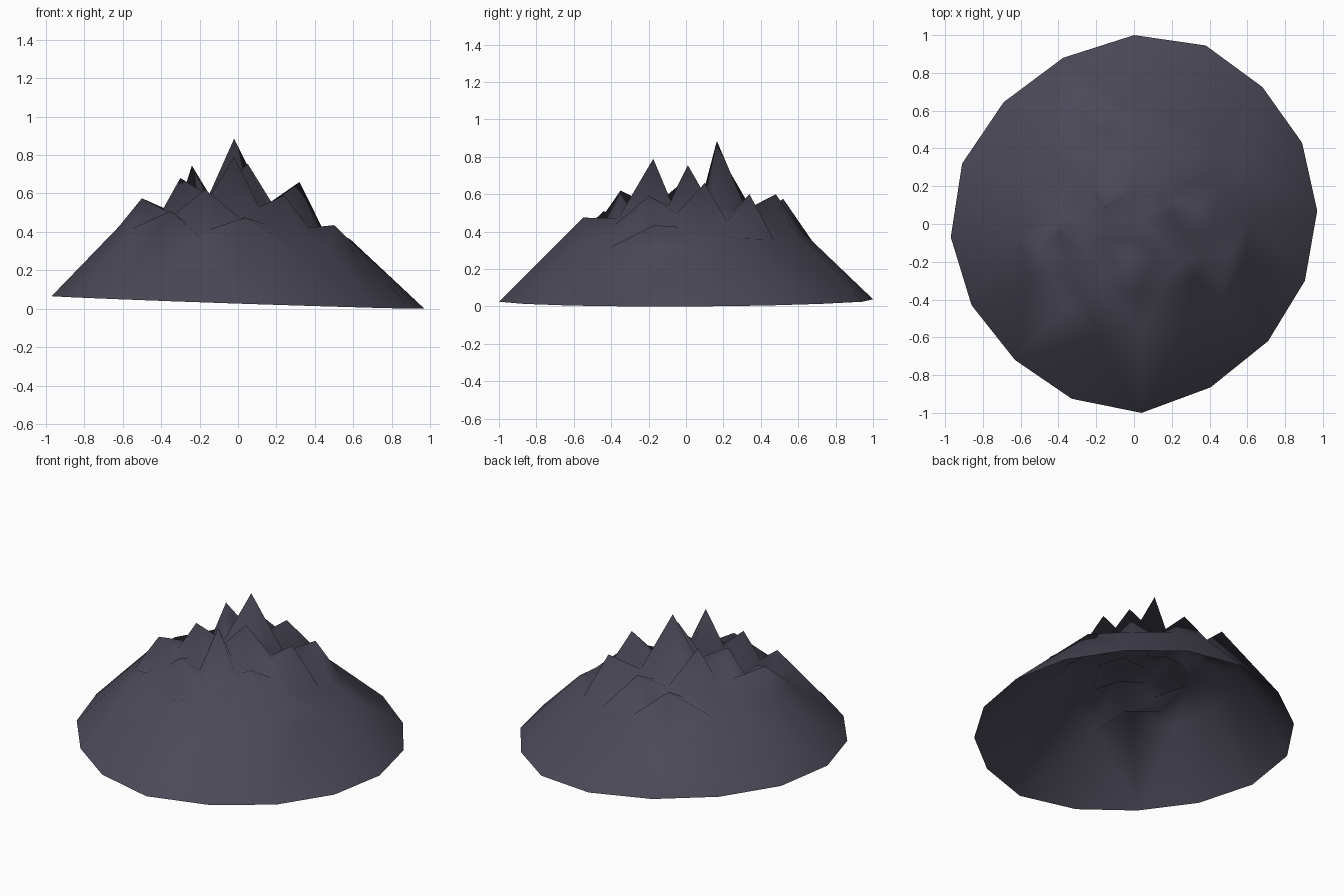
import bpy, math
from mathutils import Vector
from mathutils.geometry import delaunay_2d_cdt

if "Cube" in bpy.data.objects:
    bpy.data.objects.remove(bpy.data.objects["Cube"])

# Single dark rock colour
rock = bpy.data.materials.new("dark_slate_rock")
rock.diffuse_color = (0.070, 0.066, 0.096, 1)
rock.use_nodes = True
rock.node_tree.nodes["Principled BSDF"].inputs["Base Color"].default_value = rock.diffuse_color

# Summits: x, y, z
peaks = [
    (-.02, .165, .885), (-.02, -.175, .79), (.05, .01, .755), (-.24, .22, .745),
    (-.30, 0, .68), (.32, .10, .66), (-.17, -.35, .62), (.24, -.20, .59),
    (.015, .48, .60), (.32, .34, .60), (-.24, .52, .575), (-.50, -.10, .575),
    (-.35, -.44, .51), (.04, -.55, .475), (.50, -.17, .435), (.58, .27, .365),
]
# Corners of the 16-sided rim
rim = [(.97, .07), (.89, .43), (.68, .725), (.38, .945), (0, 1), (-.375, .88),
       (-.69, .645), (-.91, .32), (-.97, -.07), (-.86, -.43), (-.63, -.72),
       (-.33, -.925), (.04, -1), (.405, -.865), (.71, -.62), (.905, -.30)]
pts = [Vector(p) for p in peaks]


def far_enough(x, y, gap):
    return all(math.hypot(p.x - x, p.y - y) > gap for p in pts)


def valley_height(x, y):
    """Height of the rock between the summits, tilted down to +x and the front."""
    r = math.hypot(x, y)
    prof = [(0, .59), (.25, .54), (.45, .445), (.62, .375), (1, .03)]
    for (r0, z0), (r1, z1) in zip(prof, prof[1:]):
        if r <= r1:
            return z0 + (r - r0) / (r1 - r0) * (z1 - z0) - .09 * x + .04 * y


def add_valley(x, y, gap):
    if far_enough(x, y, gap):
        pts.append(Vector((x, y, valley_height(x, y))))


# Valleys halfway between neighbouring summits
pairs = []
for i, a in enumerate(peaks):
    for b in peaks[i + 1:]:
        d = math.hypot(a[0] - b[0], a[1] - b[1])
        if d < .42:
            pairs.append((d, (a[0] + b[0]) / 2, (a[1] + b[1]) / 2))
for d, x, y in sorted(pairs):
    add_valley(x, y, .08)

# Foot of the summits and the hollow inside the outer summits
for radius, gap in ((.62, .08), (.42, .09)):
    for i in range(16):
        a = math.radians(4 + 22.5 * i)
        add_valley(radius * math.cos(a), radius * math.sin(a), gap)

# Tilted rim
for x, y in rim:
    pts.append(Vector((x, y, .034 - .034 * x + .006 * (y - .2))))

# Triangulated open shell; the rim edges bound it
n = len(pts) - len(rim)
edges = [(n + i, n + (i + 1) % 16) for i in range(16)]
co, _, faces, orig, _, _ = delaunay_2d_cdt([p.xy for p in pts], edges, [], 1, 1e-5)
verts = [(c.x, c.y, pts[o[0]].z) for c, o in zip(co, orig)]
tris = []
for f in faces:
    a, b, c = (co[k] for k in f)
    ccw = (b - a).cross(c - a) > 0
    tris.append(list(f) if ccw else list(f)[::-1])

mesh = bpy.data.meshes.new("mountain")
mesh.from_pydata(verts, [], tris)
mesh.materials.append(rock)
for p in mesh.polygons:
    p.use_smooth = True
mountain = bpy.data.objects.new("mountain", mesh)
bpy.context.collection.objects.link(mountain)
